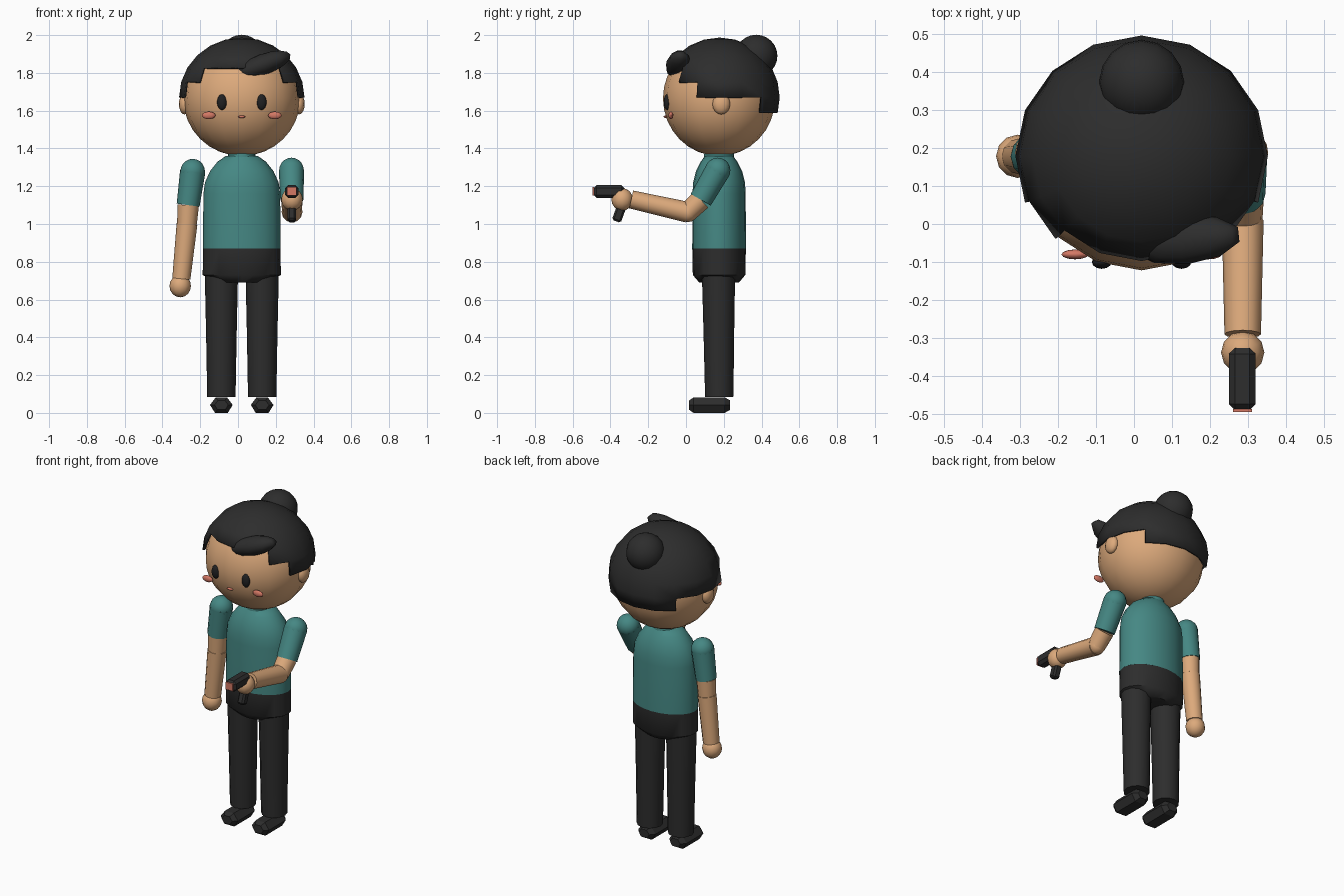
import bpy, bmesh, math
from mathutils import Vector, Matrix, Euler

if "Cube" in bpy.data.objects:
    bpy.data.objects.remove(bpy.data.objects["Cube"])


def material(name, rgb):
    m = bpy.data.materials.new(name)
    m.diffuse_color = (*rgb, 1)
    m.use_nodes = True
    m.node_tree.nodes["Principled BSDF"].inputs["Base Color"].default_value = m.diffuse_color
    return m


SKIN = material("skin", (0.72, 0.40, 0.20))
TEAL = material("teal_cloth", (0.06, 0.245, 0.23))
DARK = material("charcoal", (0.026, 0.026, 0.026))
BLACK = material("eye_black", (0.015, 0.015, 0.016))
PINK = material("blush_pink", (0.66, 0.19, 0.13))
CX, CY = 0.02, 0.175   # body axis


def finish(name, bm, mat, angle=40):
    bmesh.ops.recalc_face_normals(bm, faces=bm.faces)
    me = bpy.data.meshes.new(name)
    bm.to_mesh(me)
    bm.free()
    me.materials.append(mat)
    for p in me.polygons:
        p.use_smooth = True
    me.set_sharp_from_angle(angle=math.radians(angle))
    ob = bpy.data.objects.new(name, me)
    bpy.context.collection.objects.link(ob)
    return ob


def ball(name, c, r, mat, seg=16, rings=12, rot=(0, 0, 0), keep=None):
    bm = bmesh.new()
    bmesh.ops.create_uvsphere(bm, u_segments=seg, v_segments=rings, radius=1)
    if keep:
        bad = [f for f in bm.faces if not keep(f.calc_center_median())]
        bmesh.ops.delete(bm, geom=bad, context='FACES')
    m = Matrix.Translation(c) @ Euler([math.radians(a) for a in rot]).to_matrix().to_4x4()
    bm.transform(m @ Matrix.Diagonal((*r, 1)))
    return finish(name, bm, mat, 60)


def skin_rings(name, rings, mat, angle=40):
    # joins equal-length rings of points and caps both ends
    bm = bmesh.new()
    vs = [[bm.verts.new(p) for p in ring] for ring in rings]
    n = len(vs[0])
    for a, b in zip(vs, vs[1:]):
        for i in range(n):
            j = (i + 1) % n
            bm.faces.new((a[i], a[j], b[j], b[i]))
    bm.faces.new(vs[0])
    bm.faces.new(vs[-1])
    return finish(name, bm, mat, angle)


def limb(name, a, b, ra, rb, mat, seg=12):
    a, b = Vector(a), Vector(b)
    q = (b - a).to_track_quat('Z', 'Y')
    ring = [Vector((math.cos(2 * math.pi * i / seg), math.sin(2 * math.pi * i / seg), 0))
            for i in range(seg)]
    return skin_rings(name, [[a + q @ (v * ra) for v in ring],
                             [b + q @ (v * rb) for v in ring]], mat)


def stack(name, levels, mat, seg=20, angle=45):
    # elliptical sections: (z, half width, half depth)
    return skin_rings(name, [[(CX + rx * math.cos(2 * math.pi * i / seg),
                               CY + ry * math.sin(2 * math.pi * i / seg), z)
                              for i in range(seg)] for z, rx, ry in levels], mat, angle)


# head and hair cap with stepped hairline
ball("head", (CX, CY, 1.665), (0.31, 0.297, 0.305), SKIN, 16, 16)


def hairline(p):
    a = math.degrees(math.atan2(p.y, abs(p.x)))   # -90 front, 90 back
    lat = 30 if a < -45 else 15 if a < -22.5 else 0 if a < 45 else -15
    return p.z > math.sin(math.radians(lat))


hair = ball("hair_cap", (CX, 0.178, 1.67), (0.332, 0.318, 0.317), DARK, keep=hairline)
shell = hair.modifiers.new("thickness", 'SOLIDIFY')
shell.thickness = 0.012
shell.offset = -1
ball("hair_bun", (CX, 0.372, 1.89), (0.112, 0.112, 0.112), DARK)
ball("hair_fringe", (0.135, -0.042, 1.845), (0.158, 0.064, 0.055), DARK, 10, 8, (0, -20, 6))

# face and ears
for s, side in ((-1, "right"), (1, "left")):
    ball("eye_" + side, (CX + s * 0.105, -0.1, 1.645), (0.026, 0.018, 0.042), BLACK, 12, 8)
    ball("cheek_" + side, (CX + s * 0.175, -0.08, 1.575), (0.036, 0.013, 0.02), PINK, 12, 8)
    ball("ear_" + side, (CX + s * 0.303, 0.187, 1.635), (0.03, 0.047, 0.055), SKIN, 12, 8)
ball("mouth", (CX, -0.107, 1.568), (0.021, 0.012, 0.007), PINK, 10, 6)

# torso
stack("neck", [(1.3, 0.07, 0.07), (1.42, 0.07, 0.07)], SKIN)
stack("collar", [(1.33, 0.078, 0.082), (1.375, 0.072, 0.078)], TEAL)
stack("shirt", [(0.87, 0.206, 0.142), (1.16, 0.203, 0.141), (1.22, 0.195, 0.137),
                (1.28, 0.168, 0.122), (1.33, 0.128, 0.097), (1.36, 0.085, 0.075)], TEAL)
stack("trouser_waist", [(0.69, 0.13, 0.105), (0.73, 0.207, 0.139), (0.87, 0.205, 0.142)], DARK)

# legs and shoes
SHOE = [(-0.034, 0), (0.034, 0), (0.06, 0.042), (0.03, 0.082), (-0.03, 0.082), (-0.06, 0.042)]
for s, side in ((-1, "right"), (1, "left")):
    x = CX + s * 0.108
    limb("thigh_" + side, (x, 0.172, 0.74), (x, 0.174, 0.42), 0.088, 0.081, DARK)
    limb("shin_" + side, (x, 0.174, 0.42), (x, 0.176, 0.085), 0.081, 0.075, DARK)
    skin_rings("shoe_" + side,
               [[(x + px * k, y, 0.042 + (pz - 0.042) * k) for px, pz in SHOE]
                for y, k in ((0.016, 0.6), (0.04, 1), (0.205, 1), (0.234, 0.6))], DARK, 25)


def arm(side, shoulder, cuff, elbow, wrist, hand):
    ball("shoulder_" + side, shoulder, (0.067, 0.067, 0.067), TEAL, 14, 10)
    limb("sleeve_" + side, shoulder, cuff, 0.067, 0.061, TEAL)
    limb("upper_arm_" + side, cuff, elbow, 0.057, 0.052, SKIN)
    ball("elbow_" + side, elbow, (0.052, 0.052, 0.052), SKIN, 12, 8)
    limb("forearm_" + side, elbow, wrist, 0.055, 0.048, SKIN)
    ball("hand_" + side, hand, (0.057, 0.057, 0.06), SKIN, 12, 8)


# one arm hanging, the other reaching forward
arm("right", (-0.24, 0.178, 1.278), (-0.264, 0.178, 1.1), (-0.27, 0.178, 1.0),
    (-0.3, 0.178, 0.71), (-0.306, 0.178, 0.672))
arm("left", (0.283, 0.168, 1.284), (0.285, 0.078, 1.128), (0.286, 0.01, 1.062),
    (0.286, -0.29, 1.13), (0.286, -0.338, 1.13))


def block(name, c, size, mat, bevel, tilt=0):
    bm = bmesh.new()
    bmesh.ops.create_cube(bm, size=1)
    bm.transform(Matrix.Diagonal((*size, 1)))
    if bevel:
        bmesh.ops.bevel(bm, geom=bm.edges[:], offset=bevel, segments=1, affect='EDGES')
    bm.transform(Matrix.Translation(c) @ Matrix.Rotation(math.radians(tilt), 4, 'X'))
    return finish(name, bm, mat, 25)


# hand-held blaster
block("blaster_barrel", (0.285, -0.408, 1.172), (0.07, 0.164, 0.068), DARK, 0.016)
block("blaster_tip", (0.285, -0.491, 1.173), (0.05, 0.008, 0.046), PINK, 0)
block("blaster_grip", (0.285, -0.347, 1.075), (0.045, 0.05, 0.13), DARK, 0.01, -20)
